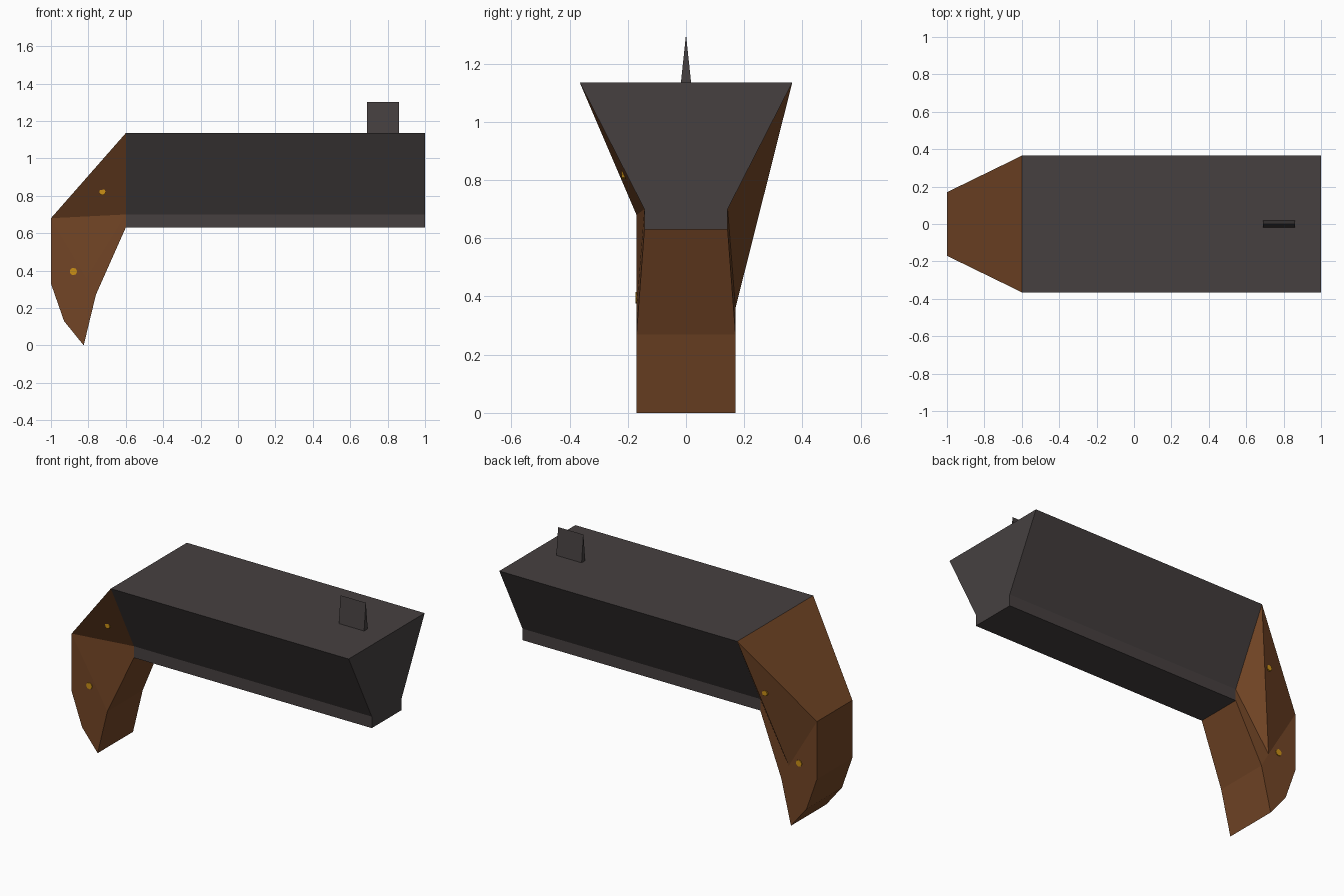
import bpy, bmesh, math

if "Cube" in bpy.data.objects:
    bpy.data.objects.remove(bpy.data.objects["Cube"])


def material(name, rgb):
    m = bpy.data.materials.new(name)
    m.diffuse_color = (*rgb, 1)
    m.use_nodes = True
    m.node_tree.nodes["Principled BSDF"].inputs["Base Color"].default_value = m.diffuse_color
    return m


METAL = material("dark grey metal", (0.061, 0.051, 0.051))
WOOD = material("brown wood", (0.171, 0.060, 0.019))
BRASS = material("brass", (0.60, 0.28, 0.008))


def finish(name, bm, mat):
    bmesh.ops.recalc_face_normals(bm, faces=bm.faces)
    me = bpy.data.meshes.new(name)
    bm.to_mesh(me)
    bm.free()
    me.materials.append(mat)
    ob = bpy.data.objects.new(name, me)
    bpy.context.collection.objects.link(ob)
    return ob


def extrude_x(name, profile, x0, x1, mat):
    """Closed prism from a (y, z) profile."""
    bm = bmesh.new()
    face = bm.faces.new([bm.verts.new((x0, y, z)) for y, z in profile])
    new = bmesh.ops.extrude_face_region(bm, geom=[face])["geom"]
    bmesh.ops.translate(bm, vec=(x1 - x0, 0, 0),
                        verts=[v for v in new if isinstance(v, bmesh.types.BMVert)])
    return finish(name, bm, mat)


# Barrel: wide top tapering to a narrow vertical keel
half = [(0.365, 1.135), (0.143, 0.70), (0.143, 0.63)]
extrude_x("barrel", half + [(-y, z) for y, z in reversed(half)], -0.6, 1.0, METAL)

# Front sight: thin wedge
extrude_x("front_sight", [(-0.018, 1.13), (0.018, 1.13), (0, 1.30)], 0.69, 0.86, METAL)

# Grip: (x, half width, z) corner points, outline first, then the inner corner
corners = {
    "top": (-0.6, 0.365, 1.135), "back": (-1.0, 0.17, 0.68),
    "heel": (-1.0, 0.17, 0.33), "curve": (-0.93, 0.17, 0.13),
    "tip": (-0.825, 0.17, 0.0), "front": (-0.76, 0.17, 0.27),
    "keel": (-0.6, 0.143, 0.63), "neck": (-0.6, 0.143, 0.70),
    "inner": (-0.81, 0.17, 0.36),
}
outline = list(corners)[:-1]
bm = bmesh.new()
sides = {s: {k: bm.verts.new((x, s * w, z)) for k, (x, w, z) in corners.items()}
         for s in (-1, 1)}
shared = [("back", "heel", "curve", "tip", "front", "inner"),
          ("inner", "front", "keel", "neck")]
# the twisted cheek folds along a different diagonal on each side
cheeks = {-1: [("top", "back", "neck"), ("back", "inner", "neck")],
          1: [("top", "back", "inner"), ("top", "inner", "neck")]}
for s, pts in sides.items():
    for keys in shared + cheeks[s]:
        bm.faces.new([pts[k] for k in keys])
for a, b in zip(outline, outline[1:] + outline[:1]):
    bm.faces.new([sides[-1][a], sides[-1][b], sides[1][b], sides[1][a]])
finish("grip", bm, WOOD)

# Brass pins passing through the grip
for name, x, z, r, y0, y1 in (("upper_pin", -0.725, 0.82, 0.017, -0.222, 0.281),
                              ("lower_pin", -0.88, 0.395, 0.02, -0.174, 0.174)):
    bpy.ops.mesh.primitive_cylinder_add(vertices=8, radius=r, depth=y1 - y0,
                                        location=(x, (y0 + y1) / 2, z),
                                        rotation=(math.pi / 2, 0, 0))
    pin = bpy.context.object
    pin.name = name
    pin.data.materials.append(BRASS)
